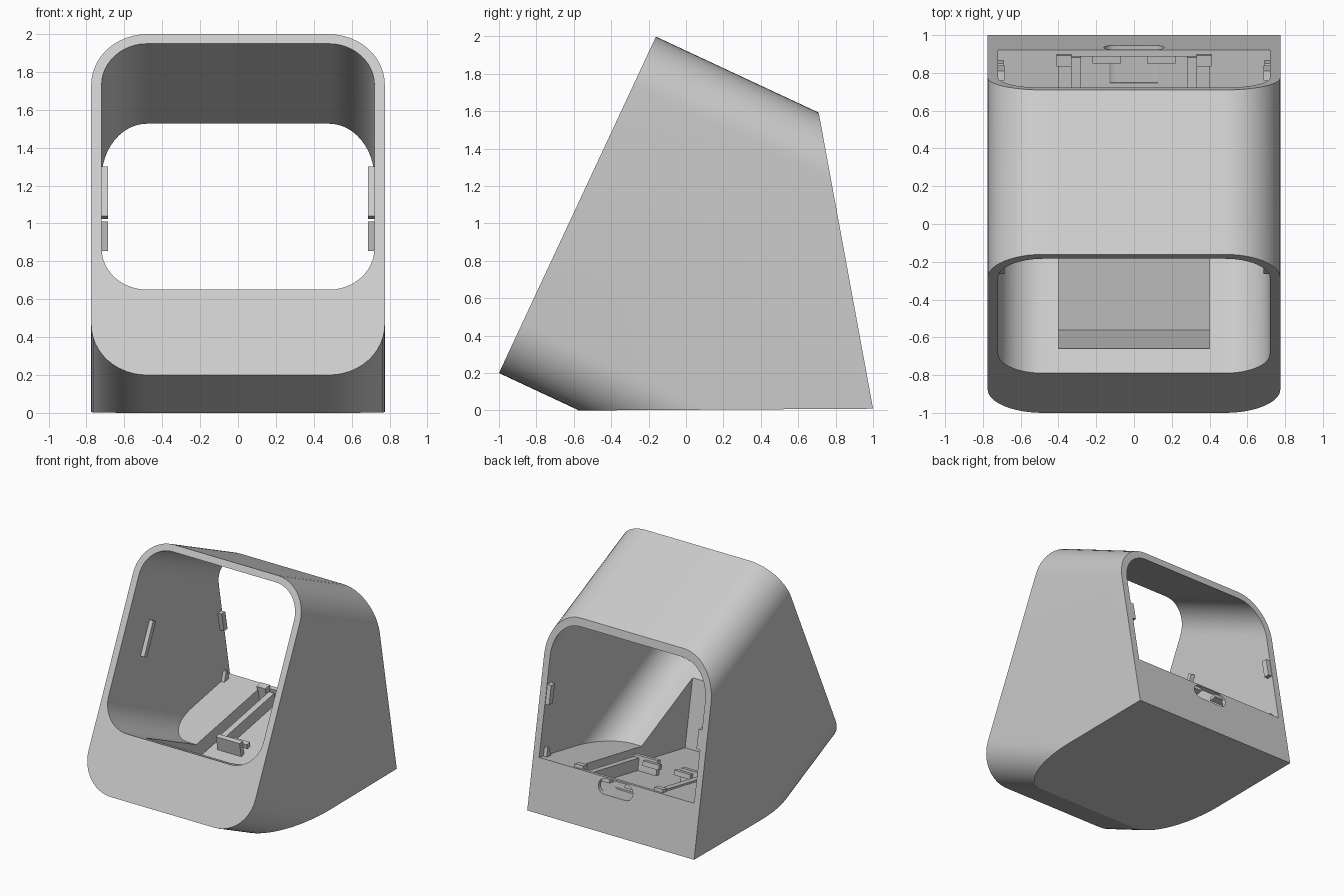
import bpy, bmesh, math
from mathutils import Vector

cube = bpy.data.objects.get("Cube")
if cube:
    bpy.data.objects.remove(cube)

grey = bpy.data.materials.new("light_grey_plastic")
grey.use_nodes = True
COLOUR = (0.6, 0.6, 0.6, 1)
grey.diffuse_color = COLOUR
grey.node_tree.nodes["Principled BSDF"].inputs["Base Color"].default_value = COLOUR

# Leaning frame of the shell: UP runs along the front face, BACK runs into the body
ORIGIN = Vector((0, -1, 0.2))
UP = Vector((0, 0.84, 1.8)).normalized()
BACK = Vector((0, UP.z, -UP.y))
# Frame of the rear panel and the shelf that stands square to it
REAR = Vector((0, 1.58, 0.29)).normalized()
RISE = Vector((0, -REAR.z, REAR.y))
SHELF = Vector((0, 0, 0.27))
FLOOR = Vector((0, 0, 0.143))
REAR_FOOT = Vector((0, 1, 0.01))


def make_object(name, bm):
    bmesh.ops.recalc_face_normals(bm, faces=bm.faces)
    mesh = bpy.data.meshes.new(name)
    bm.to_mesh(mesh)
    bm.free()
    mesh.materials.append(grey)
    obj = bpy.data.objects.new(name, mesh)
    bpy.context.collection.objects.link(obj)
    return obj


def extrude_loop(points, offset):
    bm = bmesh.new()
    face = bm.faces.new([bm.verts.new(p) for p in points])
    new = bmesh.ops.extrude_face_region(bm, geom=[face])["geom"]
    verts = [g for g in new if isinstance(g, bmesh.types.BMVert)]
    bmesh.ops.translate(bm, verts=verts, vec=offset)
    return bm


def rounded_loop(half_w, low, high, r, place, steps=12):
    points = []
    corners = [(half_w - r, high - r), (r - half_w, high - r),
               (r - half_w, low + r), (half_w - r, low + r)]
    for i, (cx, cy) in enumerate(corners):
        for k in range(steps + 1):
            a = math.pi / 2 * (i + k / steps)
            points.append(place(cx + r * math.cos(a), cy + r * math.sin(a)))
    return points


def tube(half_w, low, high, r, start):
    place = lambda x, h: ORIGIN + Vector((x, 0, 0)) + UP * h + BACK * start
    return extrude_loop(rounded_loop(half_w, low, high, r, place), BACK * 4)


def trim(bm, point, normal):
    geom = bm.verts[:] + bm.edges[:] + bm.faces[:]
    cut = bmesh.ops.bisect_plane(bm, geom=geom, plane_co=point, plane_no=normal,
                                 clear_outer=True)["geom_cut"]
    edges = [g for g in cut if isinstance(g, bmesh.types.BMEdge)]
    bmesh.ops.contextual_create(bm, geom=edges)


def prism(x0, x1, profile):
    loop = [Vector((x0, y, z)) for y, z in profile]
    return extrude_loop(loop, Vector((x1 - x0, 0, 0)))


def shelf_block(name, x0, x1, y0, y1, h0, h1):
    """Block standing square on the tilted channel floor."""
    corners = [(y0, h0), (y1, h0), (y1, h1), (y0, h1)]
    points = [FLOOR + REAR * (y / REAR.y) + RISE * h for y, h in corners]
    return make_object(name, prism(x0, x1, [(p.y, p.z) for p in points]))


# Shell body
bm = tube(0.775, 0, 1.985, 0.295, 0)
trim(bm, REAR_FOOT, REAR)
trim(bm, Vector((0, -0.57, 0)), Vector((0, 0.006, -1)))
shell = make_object("shell", bm)

# Main cavity, with its floor along the rear shelf
bm = tube(0.72, 0.497, 1.93, 0.24, -0.3)
trim(bm, SHELF, -RISE)
cutters = [make_object("cavity_cutter", bm)]

# Deep channel for the circuit board
cutters.append(make_object("channel_cutter", prism(
    -0.4, 0.4, [(-0.56, 0.04), (0.91, 0.31), (0.85, 0.62), (-0.665, 0.62)])))

# Roof window, cut square to the roof
window = [ORIGIN + UP * 1.7 + BACK * s + Vector((x, 0, 0))
          for s, x in ((1.324, -0.22), (1.754, -0.22), (1.754, 0.22), (1.324, 0.22))]
cutters.append(make_object("window_cutter", extrude_loop(window, UP * 0.6)))

# Cable slot through the rear panel
slot = rounded_loop(0.16, 0.3, 0.425, 0.062, lambda x, h:
                    REAR_FOOT + Vector((x, 0, 0)) + RISE * h - REAR * 0.2)
cutters.append(make_object("slot_cutter", extrude_loop(slot, REAR * 0.4)))

for cutter in cutters:
    cutter.hide_render = True
    mod = shell.modifiers.new(cutter.name, "BOOLEAN")
    mod.operation = "DIFFERENCE"
    mod.solver = "EXACT"
    mod.object = cutter
bpy.context.view_layer.update()
done = bpy.data.meshes.new_from_object(
    shell.evaluated_get(bpy.context.evaluated_depsgraph_get()))
shell.modifiers.clear()
shell.data = done
for cutter in cutters:
    bpy.data.objects.remove(cutter)

# Fittings repeated on both sides
for side, s in (("left", 1), ("right", -1)):
    # Screen rests on the side walls near the front
    foot, tip = Vector((0, -0.265, 1.04)), Vector((0, -0.145, 1.3))
    rest = [foot, foot + BACK * 0.04, tip + BACK * 0.04, tip]
    make_object(side + "_front_tab",
                prism(s * 0.685, s * 0.73, [(p.y, p.z) for p in rest]))
    # Cover catches near the rear opening
    make_object(side + "_rear_tab", prism(s * 0.685, s * 0.73, [
        (0.79, 0.855), (0.84, 0.855), (0.81, 1.01), (0.76, 1.01)]))
    # Small wedge on the shelf beside the opening
    make_object(side + "_wedge", prism(s * 0.69, s * 0.73, [
        (0.8, 0.4), (0.87, 0.4), (0.85, 0.5), (0.83, 0.5)]))
    # Board holder: side rail, front bracket, rear post and clips
    shelf_block(side + "_rail", s * 0.28, s * 0.33, 0.2, 0.9, -0.01, 0.1)
    shelf_block(side + "_bracket", s * 0.11, s * 0.33, 0.2, 0.24, -0.01, 0.12)
    shelf_block(side + "_front_clip", s * 0.07, s * 0.22, 0.235, 0.275, 0.06, 0.1)
    shelf_block(side + "_post", s * 0.33, s * 0.41, 0.86, 0.92, -0.01, 0.15)
    shelf_block(side + "_rear_clip", s * 0.07, s * 0.22, 0.87, 0.93, 0.08, 0.11)

# Smooth the rounded corners, keep the edges sharp
bpy.ops.object.select_all(action="DESELECT")
shell.select_set(True)
bpy.context.view_layer.objects.active = shell
bpy.ops.object.shade_smooth_by_angle(angle=math.radians(25))
